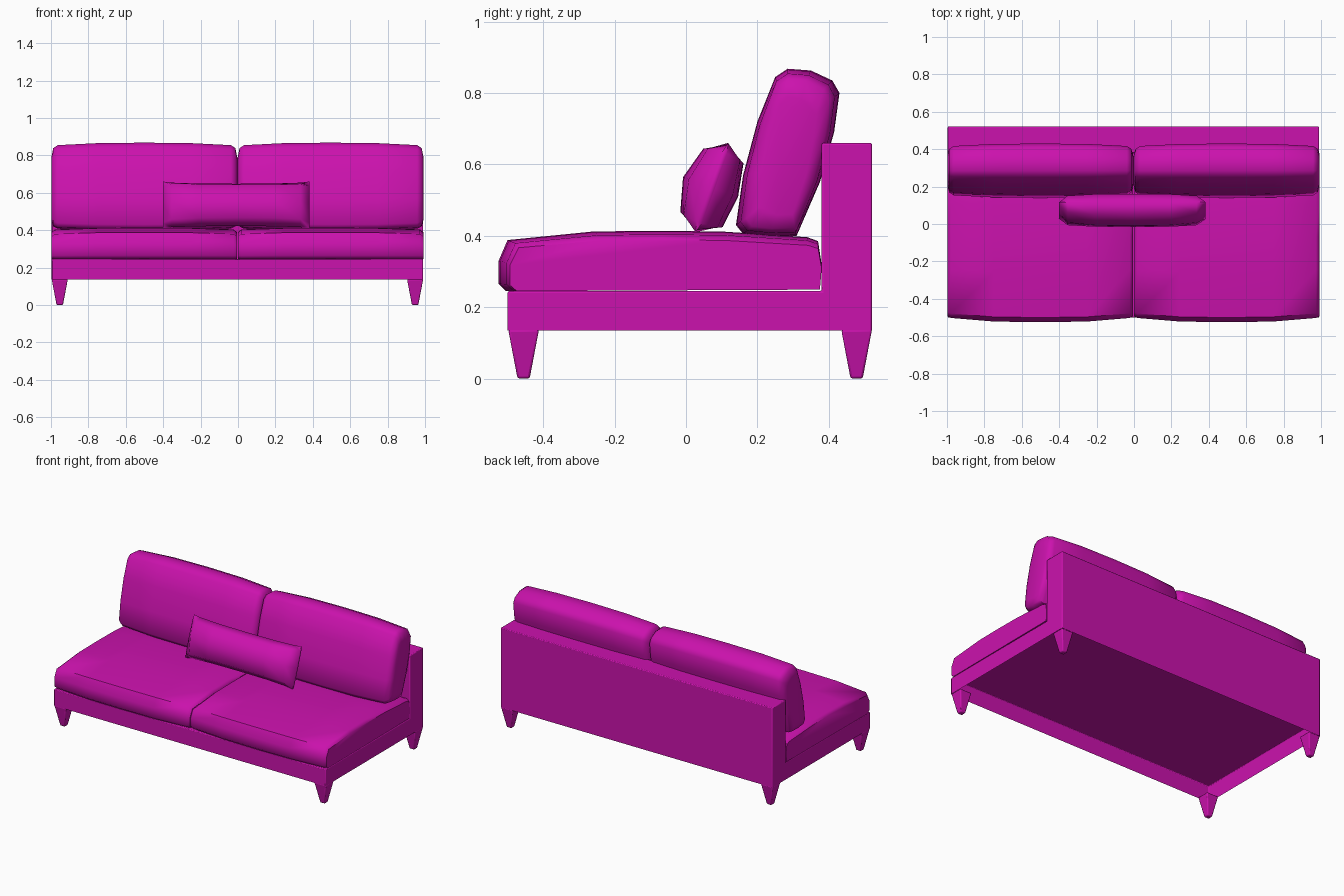
import bpy, bmesh, math

if "Cube" in bpy.data.objects:
    bpy.data.objects.remove(bpy.data.objects["Cube"])

mat = bpy.data.materials.new("magenta_fabric")
mat.diffuse_color = (0.6, 0.006, 0.42, 1)
mat.use_nodes = True
mat.node_tree.nodes["Principled BSDF"].inputs["Base Color"].default_value = mat.diffuse_color
CX = -0.003  # sofa centre line


def finish(name, bm, angle=45, bevel=0.0):
    bmesh.ops.recalc_face_normals(bm, faces=bm.faces)
    me = bpy.data.meshes.new(name)
    bm.to_mesh(me)
    bm.free()
    ob = bpy.data.objects.new(name, me)
    bpy.context.collection.objects.link(ob)
    me.materials.append(mat)
    if bevel:
        mod = ob.modifiers.new("soft_edge", 'BEVEL')
        mod.width, mod.segments = bevel, 2
        mod.limit_method = 'ANGLE'
    bpy.ops.object.select_all(action='DESELECT')
    ob.select_set(True)
    bpy.context.view_layer.objects.active = ob
    bpy.ops.object.shade_smooth_by_angle(angle=math.radians(angle))
    return ob


def loft(name, x0, profile, stations, centre, tilt=0.0, angle=45):
    """Sweep a (y, z) profile along x; stations are (x, y scale, z scale)."""
    bm = bmesh.new()
    cy, cz = centre
    c, s = math.cos(tilt), math.sin(tilt)
    full = [(-x, a, b) for x, a, b in stations]
    full += [st for st in reversed(stations) if st[0] > 0]
    rings = []
    for x, sy, sz in full:
        ring = []
        for y, z in profile:
            a, b = (y - cy) * sy, (z - cz) * sz
            ring.append(bm.verts.new((x0 + x, cy + a * c + b * s, cz - a * s + b * c)))
        rings.append(ring)
    n = len(profile)
    for r, q in zip(rings, rings[1:]):
        for i in range(n):
            j = (i + 1) % n
            bm.faces.new((r[i], r[j], q[j], q[i]))
    bm.faces.new(rings[0])
    bm.faces.new(rings[-1])
    return finish(name, bm, angle)


# L-shaped base and backrest, open underneath
bm = bmesh.new()
outline = [(-0.50, 0.135), (-0.50, 0.245), (0.38, 0.245),
           (0.38, 0.66), (0.521, 0.66), (0.521, 0.135)]
left, right = [[bm.verts.new((CX + sx * 0.993, y, z)) for y, z in outline] for sx in (-1, 1)]
for i in range(len(outline) - 1):
    bm.faces.new((left[i], left[i + 1], right[i + 1], right[i]))
bm.faces.new(left)
bm.faces.new(right)
finish("base_and_back", bm, 40, 0.005)

# tapered square legs
for side, sx in (("left", -1), ("right", 1)):
    for end, y in (("front", -0.455), ("back", 0.478)):
        bm = bmesh.new()
        bmesh.ops.create_cube(bm, size=1)
        for v in bm.verts:
            w = 0.086 if v.co.z > 0 else 0.034
            v.co = (CX + sx * 0.95 + v.co.x * w, y + v.co.y * w, 0.137 if v.co.z > 0 else 0)
        finish(f"{end}_{side}_leg", bm, 40, 0.006)

# seat and back cushions
seat = [(-0.505, 0.245), (-0.525, 0.265), (-0.525, 0.33), (-0.50, 0.388), (-0.26, 0.412),
        (-0.08, 0.414), (0.10, 0.412), (0.34, 0.396), (0.37, 0.385), (0.38, 0.32), (0.375, 0.25)]
seat_st = [(0.485, 0.965, 0.87), (0.495, 0.972, 0.91), (0.478, 0.98, 0.945),
           (0.25, 0.997, 0.99), (0, 1, 1)]
seat_st = [(0.496, 0.965, 0.85), (0.478, 0.975, 0.94), (0.25, 0.996, 0.99), (0, 1, 1)]
back = [(0.16, 0.405), (0.14, 0.43), (0.16, 0.57), (0.20, 0.72), (0.25, 0.845), (0.285, 0.868),
        (0.35, 0.863), (0.41, 0.835), (0.43, 0.80), (0.415, 0.69), (0.375, 0.55), (0.31, 0.40),
        (0.23, 0.398)]
back_st = [(0.497, 0.55, 0.70), (0.487, 0.80, 0.89), (0.463, 0.91, 0.95),
           (0.25, 0.985, 0.99), (0, 1, 1)]
for side, sx in (("left", -1), ("right", 1)):
    x0 = CX + sx * 0.498
    loft(f"{side}_seat_cushion", x0, seat, seat_st, (0.38, 0.245), 0, 50)
    loft(f"{side}_back_cushion", x0, back, back_st, (0.285, 0.60), 0, 60)

# lumbar pillow, pinched to a seam at each end
pillow = [(0.0, 0.128), (-0.06, 0.10), (-0.086, 0), (-0.06, -0.10),
          (0.0, -0.128), (0.066, -0.10), (0.078, 0), (0.06, 0.10)]
pillow = [(0.0725 + n, 0.535 + u) for n, u in pillow]
pillow_st = [(0.392, 0.12, 1.04), (0.345, 0.80, 0.99), (0.2, 0.97, 0.95), (0, 1, 0.94)]
loft("lumbar_pillow", -0.01, pillow, pillow_st, (0.0725, 0.535), math.radians(20), 60)
